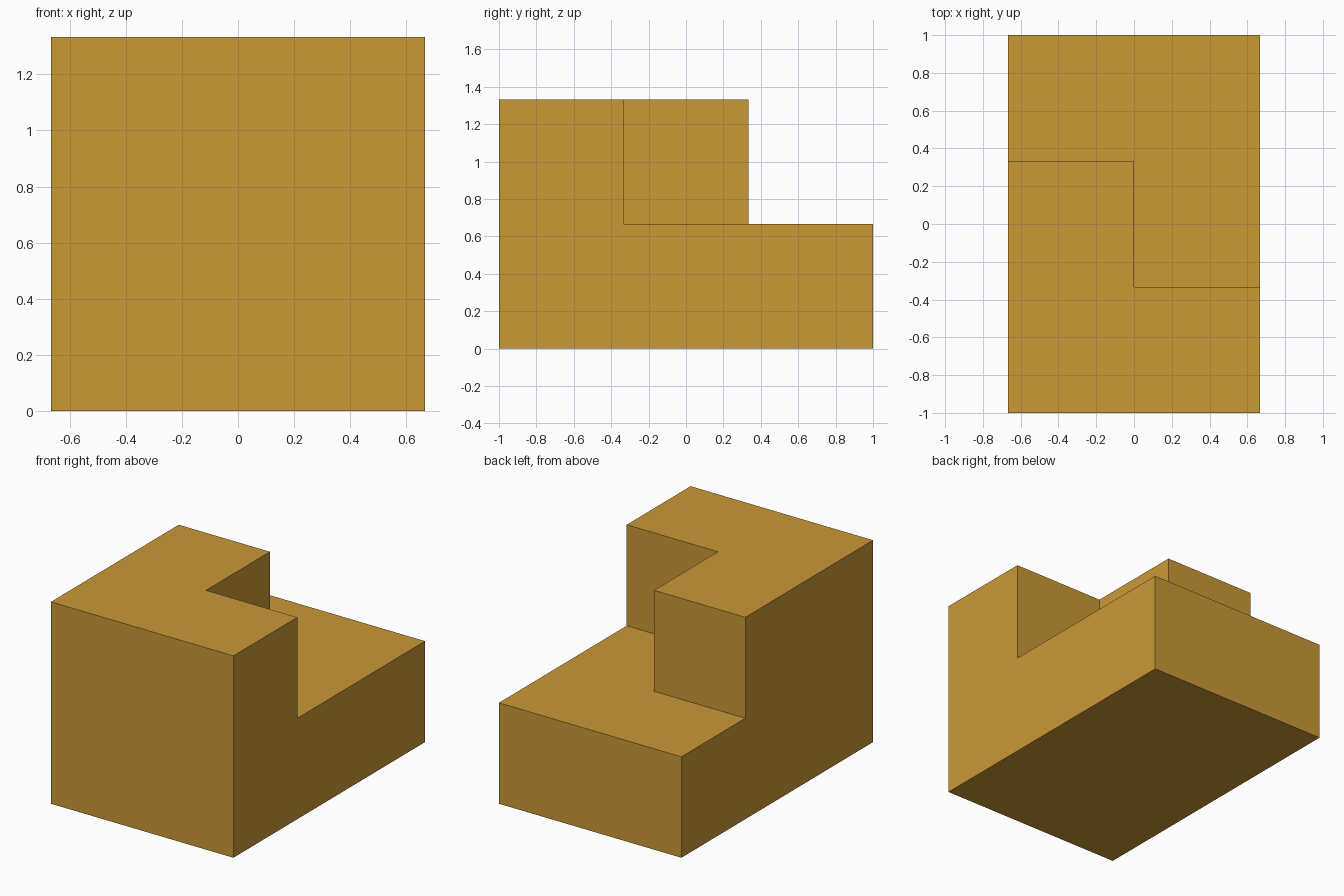
import bpy
import bmesh

cube = bpy.data.objects.get("Cube")
if cube:
    bpy.data.objects.remove(cube, do_unlink=True)

UNIT = 2 / 3            # side of one square module
EDGE = UNIT / 2

# Ochre material
ochre = bpy.data.materials.new("ochre")
ochre.use_nodes = True
colour = (0.584, 0.314, 0.037, 1)
ochre.diffuse_color = colour
bsdf = next(n for n in ochre.node_tree.nodes if n.type == 'BSDF_PRINCIPLED')
bsdf.inputs["Base Color"].default_value = colour

bm = bmesh.new()


def raise_faces(faces, height):
    """Extrude faces straight up and return the new top faces."""
    result = bmesh.ops.extrude_face_region(bm, geom=faces)["geom"]
    verts = [g for g in result if isinstance(g, bmesh.types.BMVert)]
    bmesh.ops.translate(bm, verts=verts, vec=(0, 0, height))
    return [g for g in result if isinstance(g, bmesh.types.BMFace)]


# Footprint: front tall part and back low part share a stepped line
step = [bm.verts.new((x, y, 0)) for x, y in
        ((UNIT, -EDGE), (0, -EDGE), (0, EDGE), (-UNIT, EDGE))]
front = [bm.verts.new((x, -1, 0)) for x in (-UNIT, UNIT)]
back = [bm.verts.new((x, 1, 0)) for x in (UNIT, -UNIT)]
bm.faces.new(front + step)
bm.faces.new(back + step[::-1])

# Low base, then the stepped front block on top of it
tops = raise_faces(bm.faces[:], UNIT)
front_top = min(tops, key=lambda f: min(v.co.y for v in f.verts))
raise_faces([front_top], UNIT)

# Merge coplanar faces into clean flat sides
bmesh.ops.dissolve_limit(bm, angle_limit=0.01, verts=bm.verts[:], edges=bm.edges[:])
bmesh.ops.recalc_face_normals(bm, faces=bm.faces[:])

mesh = bpy.data.meshes.new("stepped_block")
bm.to_mesh(mesh)
bm.free()
mesh.materials.append(ochre)
block = bpy.data.objects.new("stepped_block", mesh)
bpy.context.collection.objects.link(block)
